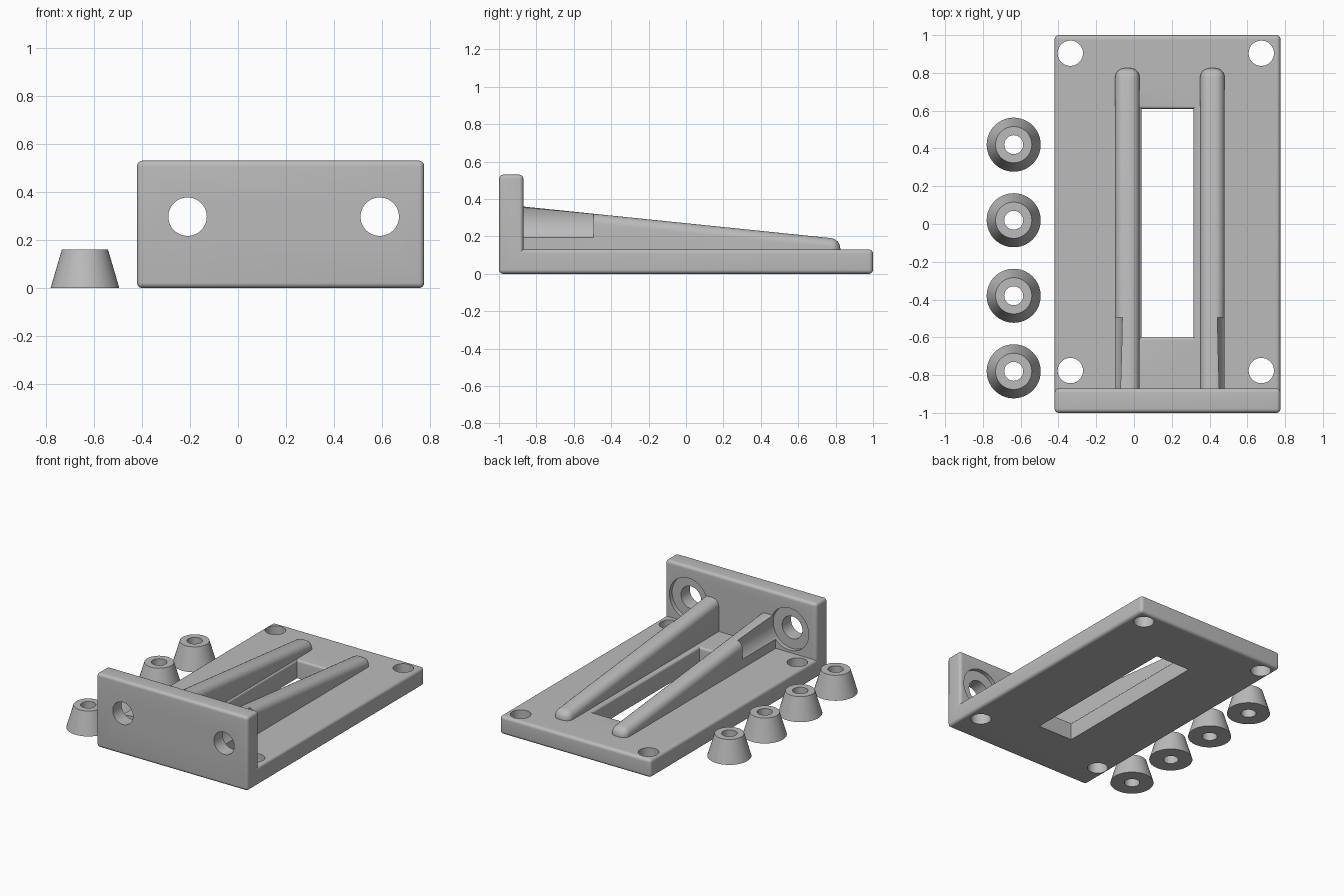
import bpy, bmesh, math
from mathutils import Vector

cube = bpy.data.objects.get("Cube")
if cube:
    bpy.data.objects.remove(cube, do_unlink=True)

grey = bpy.data.materials.new("plain_grey")
grey.use_nodes = True
grey.diffuse_color = (0.5, 0.5, 0.5, 1)
grey.node_tree.nodes["Principled BSDF"].inputs["Base Color"].default_value = (0.5, 0.5, 0.5, 1)


def finish(name, bm):
    """Turn a bmesh into a named object."""
    bmesh.ops.recalc_face_normals(bm, faces=bm.faces)
    mesh = bpy.data.meshes.new(name)
    bm.to_mesh(mesh)
    bm.free()
    mesh.materials.append(grey)
    obj = bpy.data.objects.new(name, mesh)
    bpy.context.collection.objects.link(obj)
    return obj


def prism(name, profile, x0, x1, radius, rounded):
    """Extrude a (y, z) profile along x and round the edges chosen by a rule."""
    bm = bmesh.new()
    face = bm.faces.new([bm.verts.new((x0, y, z)) for y, z in profile])
    out = bmesh.ops.extrude_face_region(bm, geom=[face])
    moved = [v for v in out["geom"] if isinstance(v, bmesh.types.BMVert)]
    bmesh.ops.translate(bm, verts=moved, vec=(x1 - x0, 0, 0))
    bmesh.ops.recalc_face_normals(bm, faces=bm.faces)
    edges = [e for e in bm.edges if rounded(e)]
    bmesh.ops.bevel(bm, geom=edges, offset=radius, segments=6, profile=0.5,
                    affect='EDGES', clamp_overlap=True)
    return finish(name, bm)


def loft(name, rings, loop=False):
    """Join equal-length rings of points into a solid."""
    bm = bmesh.new()
    rows = [[bm.verts.new(p) for p in ring] for ring in rings]
    pairs = list(zip(rows, rows[1:])) + ([(rows[-1], rows[0])] if loop else [])
    for a, b in pairs:
        for i in range(len(a)):
            j = (i + 1) % len(a)
            bm.faces.new((a[i], a[j], b[j], b[i]))
    if not loop:
        bm.faces.new(rows[0])
        bm.faces.new(rows[-1])
    return finish(name, bm)


def circle(center, radius, axis, n=64):
    pts = []
    for i in range(n):
        a = math.tau * i / n
        c, s = radius * math.cos(a), radius * math.sin(a)
        pts.append(Vector(center) + (Vector((c, s, 0)) if axis == 'Z' else Vector((c, 0, s))))
    return pts


def boolean(target, other, operation):
    mod = target.modifiers.new(operation, 'BOOLEAN')
    mod.operation, mod.solver, mod.object = operation, 'EXACT', other
    bpy.context.view_layer.objects.active = target
    bpy.ops.object.modifier_apply(modifier=mod.name)
    bpy.data.objects.remove(other, do_unlink=True)


def smooth(obj):
    bpy.ops.object.select_all(action='DESELECT')
    obj.select_set(True)
    bpy.context.view_layer.objects.active = obj
    bpy.ops.object.shade_smooth_by_angle(angle=math.radians(30))


MID = 0.18          # centre line of the bracket
BASE, WALL = 0.13, -0.87

# L-shaped bracket with rounded outer edges
bracket = prism("bracket", [(-1, 0), (1, 0), (1, BASE), (WALL, BASE), (WALL, 0.53), (-1, 0.53)],
                -0.42, 0.775, 0.022, lambda e: e.calc_face_angle_signed() > 0)

# Window with a rounded upper rim
r = 0.015
steps = [(-0.1, 0)] + [(BASE - r + r * math.sin(a), r * (1 - math.cos(a)))
                       for a in (math.pi / 2 * i / 5 for i in range(6))] + [(0.2, r)]
boolean(bracket, loft("window_cutter", [
    [(0.04 - g, -0.6 - g, z), (0.315 + g, -0.6 - g, z),
     (0.315 + g, 0.61 + g, z), (0.04 - g, 0.61 + g, z)] for z, g in steps]), 'DIFFERENCE')


# Sloping ribs, rounded along the top and at the tail
def rib_edge(e):
    a, b = (v.co for v in e.verts)
    top = min(a.z, b.z) > BASE and max(a.y, b.y) > 0
    tail = min(a.y, b.y) > 0.5
    return top or (tail and max(a.z, b.z) > BASE)


for x in (-0.1, 0.35):
    rib = prism("rib", [(-0.93, 0.08), (0.825, 0.08), (0.825, 0.186), (-0.93, 0.366)],
                x, x + 0.13, 0.05, rib_edge)
    boolean(bracket, rib, 'UNION')

# Wall holes and the wider pockets that also bite into the ribs
for x in (-0.21, 0.59):
    for radius, y0, y1 in ((0.08, -1.1, -0.8), (0.15, -0.9, -0.495)):
        boolean(bracket, loft("hole_cutter", [circle((x, y, 0.297), radius, 'Y')
                                              for y in (y0, y1)]), 'DIFFERENCE')

# Corner mounting holes
for x in (-0.337, 0.674):
    for y in (-0.776, 0.904):
        boolean(bracket, loft("hole_cutter", [circle((x, y, z), 0.067, 'Z')
                                              for z in (-0.1, 0.2)]), 'DIFFERENCE')
smooth(bracket)

# Four tapered feet with a through hole
for i in range(4):
    y = 0.42 - 0.4 * i
    foot = loft(f"foot_{i + 1}", [circle((-0.637, y, z), radius, 'Z') for radius, z in
                                  ((0.05, 0), (0.143, 0), (0.096, 0.16), (0.05, 0.16))], loop=True)
    smooth(foot)
